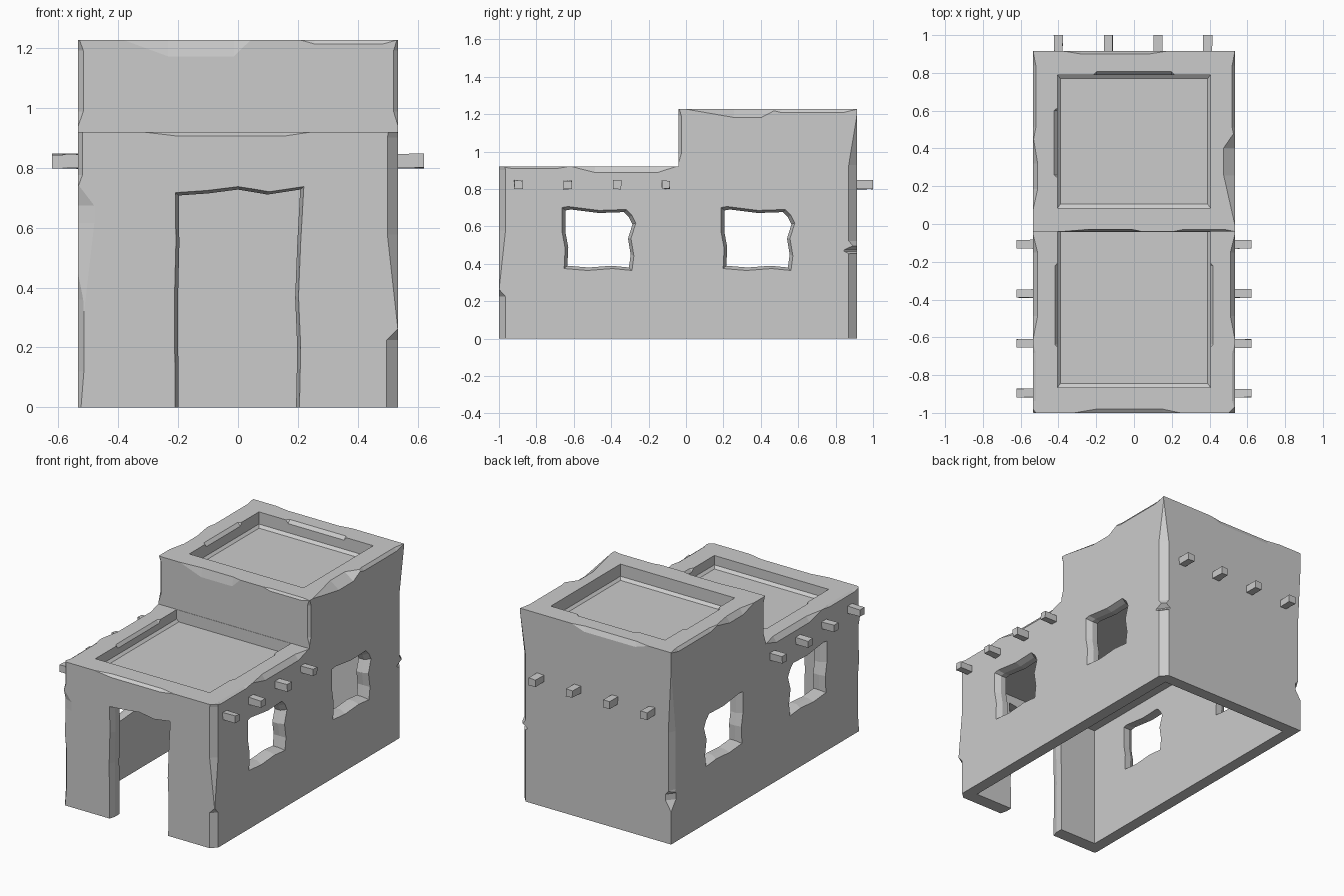
import bpy, bmesh, random
from mathutils import Vector as V

random.seed(4)
W = 0.535  # half width of the house


def make(name, bm):
    bmesh.ops.recalc_face_normals(bm, faces=bm.faces)
    me = bpy.data.meshes.new(name)
    bm.to_mesh(me)
    bm.free()
    ob = bpy.data.objects.new(name, me)
    bpy.context.collection.objects.link(ob)
    return ob


def loft(name, sections):
    """Closed solid through matching rings of points."""
    bm = bmesh.new()
    rings = [[bm.verts.new(p) for p in s] for s in sections]
    n = len(rings[0])
    for r, q in zip(rings, rings[1:]):
        for i in range(n):
            bm.faces.new((r[i], r[(i + 1) % n], q[(i + 1) % n], q[i]))
    bm.faces.new(rings[0])
    bm.faces.new(rings[-1])
    return make(name, bm)


def rect(x0, x1, y0, y1, z):
    return [(x0, y0, z), (x1, y0, z), (x1, y1, z), (x0, y1, z)]


def cut(cutter):
    m = house.modifiers.new("cut", 'BOOLEAN')
    m.operation, m.solver, m.object = 'DIFFERENCE', 'EXACT', cutter
    bpy.context.view_layer.objects.active = house
    bpy.ops.object.modifier_apply(modifier=m.name)
    bpy.data.objects.remove(cutter)


def chip(a, b, n1, n2, d1, d2, t0=0.2, t1=0.8):
    """Knock a long shallow flake off the edge a-b between faces n1 and n2."""
    a, b, n1, n2 = V(a), V(b), V(n1), V(n2)
    pts = [a + (n1 + n2) * 0.003, b + (n1 + n2) * 0.003]
    for t in (t0, t1):
        e = a.lerp(b, t)
        p1, p2 = e - n2 * d1, e - n1 * d2
        pts += [p1 + (p1 - p2) * 0.5, p2 + (p2 - p1) * 0.5, e + (n1 + n2) * 0.04]
    bm = bmesh.new()
    for p in pts:
        bm.verts.new(p)
    bmesh.ops.convex_hull(bm, input=bm.verts)
    cut(make("chip", bm))


# Stepped two-storey shell
profile = [(-1, 0), (0.915, 0), (0.915, 1.228), (-0.04, 1.228), (-0.04, 0.92), (-1, 0.92)]
house = loft("house_walls", [[(x, y, z) for y, z in profile] for x in (-W, W)])

# Open-bottomed interior
cut(loft("room", [rect(-0.46, 0.46, -0.915, 0.84, z) for z in (-0.1, 0.78)]))

# Sunken roof decks with a sloped foot along the parapets
for y0, y1, top, floor in ((-0.865, -0.042, 0.92, 0.845), (0.085, 0.79, 1.228, 1.135)):
    back = 0.0 if top < 1 else 0.02
    cut(loft("deck", [rect(-0.39, 0.39, y0 + 0.02, y1 - back, floor),
                      rect(-0.405, 0.405, y0, y1, floor + 0.015),
                      rect(-0.405, 0.405, y0, y1, top + 0.1)]))

# Rough windows, cut through both side walls and flared at the outside
outline = [(-0.19, 0.16), (-0.16, 0.165), (0.0, 0.145), (0.14, 0.15), (0.17, 0.12),
           (0.19, 0.08), (0.165, 0.0), (0.18, -0.09), (0.17, -0.165), (0.07, -0.155),
           (-0.06, -0.165), (-0.18, -0.155), (-0.175, -0.05), (-0.19, 0.03)]
for cy in (-0.465, 0.385):
    cut(loft("window", [[(x, cy + y * s, 0.535 + z * s) for y, z in outline]
                        for x, s in ((-0.58, 1.16), (-0.5, 0.94), (-0.3, 0.94),
                                     (0.3, 0.94), (0.5, 0.94), (0.58, 1.16))]))

# Doorway with a broken outline
door = [(-0.2, -0.05), (0.195, -0.05), (0.2, 0.2), (0.193, 0.37), (0.2, 0.55), (0.21, 0.735),
        (0.1, 0.718), (0.0, 0.735), (-0.1, 0.722), (-0.2, 0.715), (-0.198, 0.55), (-0.203, 0.35)]
cut(loft("door", [[(x * s, y, z * h) for x, z in door]
                  for y, s, h in ((-1.05, 1.12, 1.02), (-0.96, 0.99, 0.99), (-0.8, 0.99, 0.99))]))

# Worn edges
L, R, F, B, U = (-1, 0, 0), (1, 0, 0), (0, -1, 0), (0, 1, 0), (0, 0, 1)
chip((W, -1, 0.2), (W, -1, 1.1), F, R, 0.036, 0.035, 0.42, 0.78)
chip((W, -1, -0.3), (W, -1, 0.27), F, R, 0.038, 0.035, 0.1, 0.92)
chip((-W, -1, 0.04), (-W, -1, 0.76), F, L, 0.055, 0.02, 0.8, 0.88)
chip((-W, -1, -0.2), (-W, -1, 0.6), F, L, 0.02, 0.025, 0.4, 0.7)
chip((-W, -1, 0.72), (-W, -1, 1.0), F, L, 0.015, 0.02)
chip((W, 0.915, -0.2), (W, 0.915, 0.5), B, R, 0.04, 0.045, 0.15, 0.93)
chip((W, 0.915, 0.46), (W, 0.915, 1.24), B, R, 0.04, 0.045, 0.08, 0.6)
chip((W, 0.915, 0.43), (W, 0.915, 0.51), B, R, 0.05, 0.07, 0.45, 0.55)
chip((-W, 0.915, 0.22), (-W, 0.915, 1.2), B, L, 0.02, 0.045, 0.12, 0.5)
chip((-W, 0.915, 0.2), (-W, 0.915, 0.36), B, L, 0.04, 0.05, 0.45, 0.7)
chip((W, -0.04, 0.92), (W, -0.04, 1.26), F, R, 0.015, 0.015)
chip((-W, -0.04, 0.92), (-W, -0.04, 1.26), F, L, 0.018, 0.018)
chip((-0.36, -1, 0.92), (0.28, -1, 0.92), F, U, 0.014, 0.02, 0.25, 0.8)
chip((-0.43, -0.04, 1.228), (0.06, -0.04, 1.228), F, U, 0.055, 0.012, 0.4, 0.85)
chip((0.18, -0.04, 1.228), (0.56, -0.04, 1.228), F, U, 0.014, 0.01)
chip((-0.4, 0.915, 1.228), (0.2, 0.915, 1.228), B, U, 0.03, 0.015)
chip((W, -0.04, 1.228), (W, 0.5, 1.228), R, U, 0.046, 0.06, 0.55, 0.82)
chip((-W, 0.05, 1.228), (-W, 0.5, 1.228), L, U, 0.035, 0.025, 0.3, 0.6)
for side, n in ((W, R), (-W, L)):
    chip((side, 0.4, 1.228), (side, 0.95, 1.228), n, U, 0.02, 0.015)
    chip((side, -0.64, 0.92), (side, -0.03, 0.92), n, U, 0.032, 0.025, 0.25, 0.8)
    chip((side, -1.02, 0.92), (side, -0.6, 0.92), n, U, 0.01, 0.015)

# Chipped inner rims of the parapets
for s, n in ((1, L), (-1, R)):
    chip((0.405 * s, -0.66, 0.92), (0.405 * s, -0.2, 0.92), n, U, 0.02, 0.014, 0.05, 0.95)
chip((-0.405, 0.24, 1.228), (-0.405, 0.62, 1.228), R, U, 0.02, 0.018, 0.05, 0.95)
chip((-0.22, 0.79, 1.228), (0.22, 0.79, 1.228), F, U, 0.02, 0.018, 0.05, 0.95)


# Protruding roof beam ends
def beam(name, start, end):
    a, b = V(start), V(end)
    side = V((0, 0, 1)).cross((b - a).normalized())
    rings = []
    for p in (a, b):
        rings.append([p + side * i * random.uniform(0.02, 0.025) + V((0, 0, j * random.uniform(0.02, 0.026)))
                      for i, j in ((-1, -1), (1, -1), (1, 1), (-1, 1))])
    loft(name, rings)


for i, y in enumerate((-0.895, -0.632, -0.368, -0.108)):
    beam(f"right_beam_{i + 1}", (0.5, y, 0.822), (0.622, y, 0.822))
    beam(f"left_beam_{i + 1}", (-0.5, y, 0.822), (-0.622, y, 0.822))
for i, x in enumerate((-0.4, -0.135, 0.127, 0.39)):
    beam(f"back_beam_{i + 1}", (x, 0.88, 0.822), (x, 1.0, 0.822))
